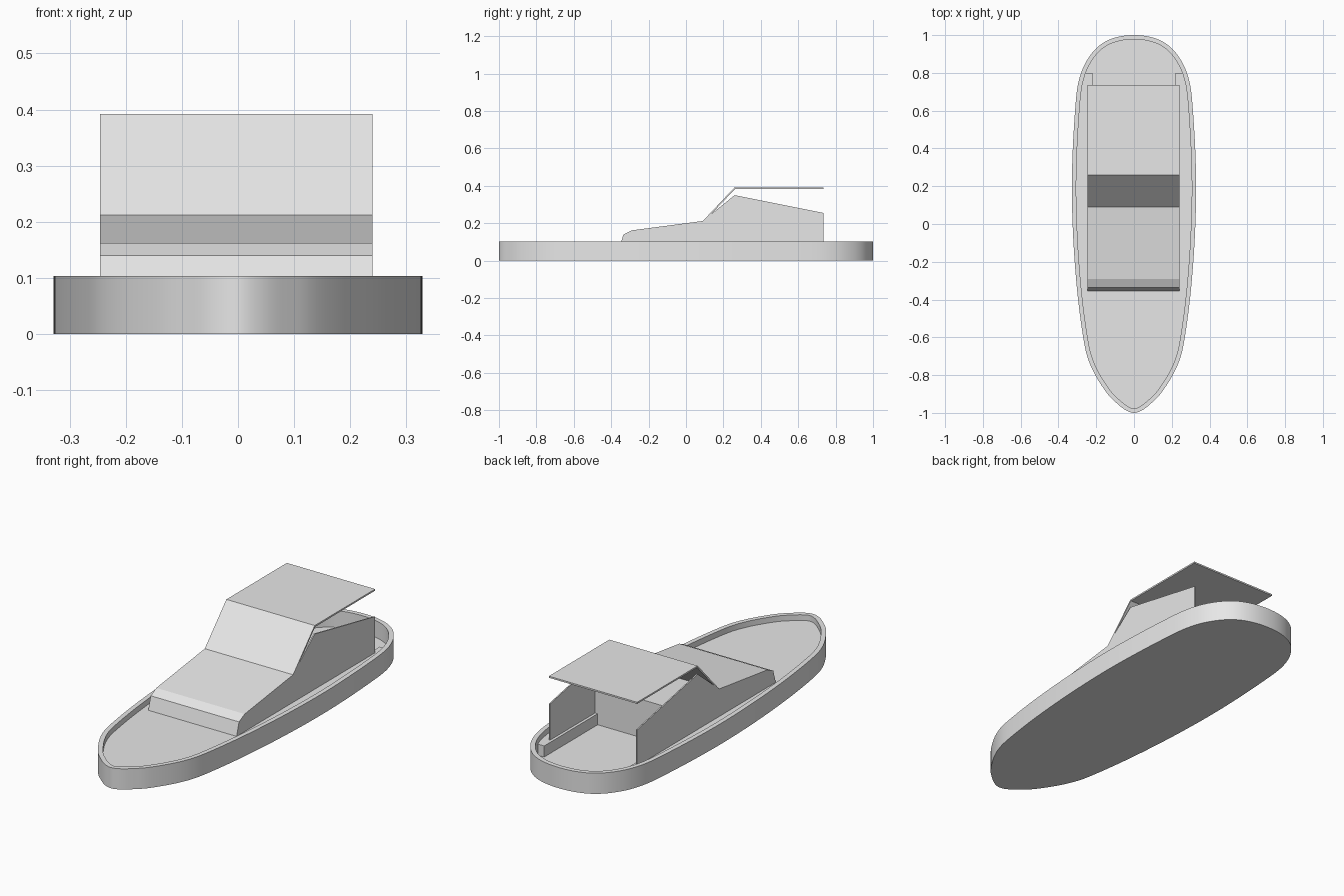
import bpy, bmesh, math
from mathutils import Vector

old = bpy.data.objects.get("Cube")
if old:
    bpy.data.objects.remove(old, do_unlink=True)

# Single paint colour
paint = bpy.data.materials.new("light_grey")
paint.use_nodes = True
GREY = (0.8, 0.8, 0.8, 1)
paint.diffuse_color = GREY
paint.node_tree.nodes["Principled BSDF"].inputs["Base Color"].default_value = GREY

RIM, FLOOR, DECK = 0.103, 0.02, 0.075
LEFT, RIGHT = 0.24, -0.246


def finish(name, bm, smooth=False):
    bmesh.ops.recalc_face_normals(bm, faces=bm.faces)
    mesh = bpy.data.meshes.new(name)
    bm.to_mesh(mesh)
    bm.free()
    mesh.materials.append(paint)
    obj = bpy.data.objects.new(name, mesh)
    bpy.context.collection.objects.link(obj)
    if smooth:
        bpy.ops.object.select_all(action='DESELECT')
        obj.select_set(True)
        bpy.context.view_layer.objects.active = obj
        bpy.ops.object.shade_smooth_by_angle(angle=math.radians(35))
    return obj


def loft(name, rings, smooth=False):
    """Join equal-length rings of points and cap both ends."""
    bm = bmesh.new()
    loops = [[bm.verts.new(p) for p in ring] for ring in rings]
    n = len(loops[0])
    for a, b in zip(loops, loops[1:]):
        for i in range(n):
            j = (i + 1) % n
            bm.faces.new((a[i], a[j], b[j], b[i]))
    bm.faces.new(loops[0])
    bm.faces.new(loops[-1])
    return finish(name, bm, smooth)


def across(name, profile, x0, x1):
    """Extrude a side profile of (y, z) points between two x positions."""
    return loft(name, [[(x, y, z) for y, z in profile] for x in (x0, x1)])


def level(points, z):
    return [(p.x, p.y, z) for p in points]


# Plan outline: (half width, y) from bow to stern, mirrored and smoothed
half = [(0.045, -0.985), (0.09, -0.95), (0.14, -0.9), (0.205, -0.8),
        (0.248, -0.7), (0.272, -0.58), (0.296, -0.4), (0.314, -0.2),
        (0.325, 0), (0.329, 0.2), (0.324, 0.4), (0.312, 0.6),
        (0.3, 0.72), (0.28, 0.8), (0.25, 0.865), (0.205, 0.925),
        (0.15, 0.967), (0.08, 0.992)]
control = ([Vector((0, -1))] + [Vector(p) for p in half] + [Vector((0, 1))]
           + [Vector((-x, y)) for x, y in reversed(half)])


def smooth_loop(pts, steps=4):
    out, n = [], len(pts)
    for i in range(n):
        a, b, c, d = (pts[(i + k) % n] for k in (-1, 0, 1, 2))
        for s in range(steps):
            t = s / steps
            out.append(0.5 * (2 * b + (c - a) * t
                              + (2 * a - 5 * b + 4 * c - d) * t ** 2
                              + (3 * b - a - 3 * c + d) * t ** 3))
    return out


def inset(pts, amount):
    out, n = [], len(pts)
    for i, p in enumerate(pts):
        along = (pts[(i + 1) % n] - pts[i - 1]).normalized()
        out.append(p + Vector((-along.y, along.x)) * amount)
    return out


outer = smooth_loop(control)
inner = inset(outer, 0.023)

# Hull shell with raised rim and sunken floor
loft("hull", [level(outer, 0), level(outer, RIM), level(inner, RIM),
              level(inner, FLOOR)], smooth=True)

# Raised deck with an open cockpit; side benches end short of the stern
BENCH_END, BENCH_X, BULKHEAD = 0.8, 0.22, 0.38
fit = inset(outer, 0.021)
right_half = [p for p in fit if p.x >= -1e-4 and p.y < BENCH_END]
left_half = [p for p in fit if p.x < -1e-4 and p.y < BENCH_END]
edge_x = right_half[-1].x - 0.004
plan = (right_half
        + [Vector((edge_x, BENCH_END)), Vector((BENCH_X, BENCH_END)),
           Vector((BENCH_X, BULKHEAD)), Vector((-BENCH_X, BULKHEAD)),
           Vector((-BENCH_X, BENCH_END)), Vector((-edge_x, BENCH_END))]
        + left_half)
loft("deck", [level(plan, FLOOR - 0.005), level(plan, DECK)])

# Low cabin hood ahead of the windscreen
across("cabin_hood", [(-0.355, 0.07), (-0.335, 0.14), (-0.29, 0.162),
                      (0.09, 0.212), (0.09, 0.07)], RIGHT, LEFT)

# Dashboard shelf and bulkhead inside the cabin
across("dashboard", [(0.09, 0.07), (0.09, 0.21), (BULKHEAD, 0.21),
                     (BULKHEAD, 0.07)], RIGHT + 0.004, LEFT - 0.004)

# Cabin side walls
wall = [(0.09, 0.07), (0.09, 0.212), (0.14, 0.253), (0.26, 0.35),
        (0.735, 0.255), (0.735, 0.07)]
across("right_cabin_wall", wall, RIGHT, RIGHT + 0.006)
across("left_cabin_wall", wall, LEFT - 0.006, LEFT)

# Sloping windscreen and flat roof in one folded sheet
across("windscreen_and_roof", [(0.09, 0.212), (0.26, 0.392), (0.735, 0.392),
                               (0.735, 0.384), (0.263, 0.384),
                               (0.1, 0.212)], RIGHT, LEFT)
